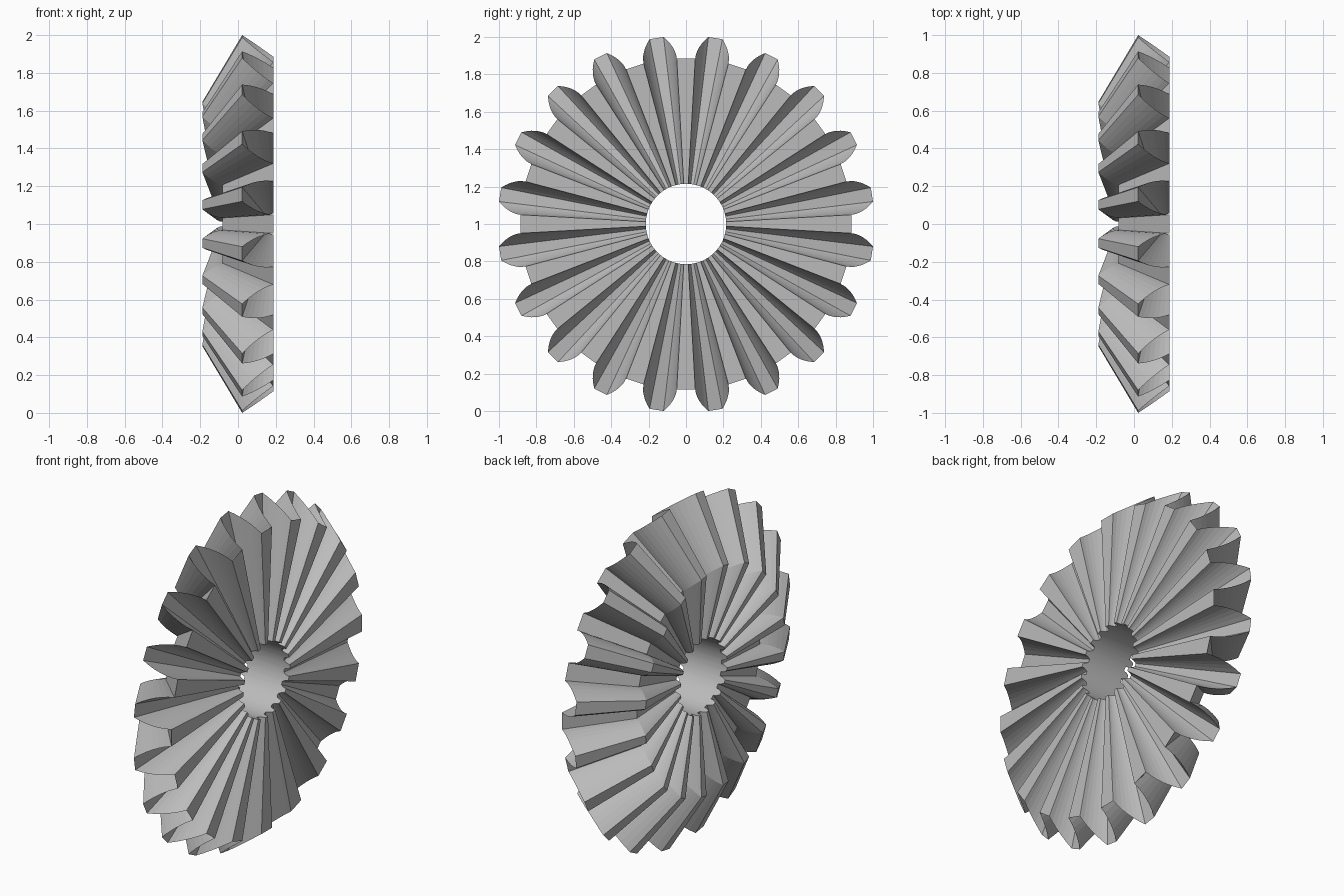
import bpy, bmesh, math

cube = bpy.data.objects.get("Cube")
if cube:
    bpy.data.objects.remove(cube, do_unlink=True)

TEETH = 20
STEPS = 6              # segments per tooth flank
ROOT, TIP = (0.187, 0.887), (0.022, 1.007)   # (x, radius) at the wide end
APEX_X = -0.575        # where all the tooth lines meet
INNER = 0.647          # scale of the narrow end towards the apex
BORE = 0.215
TIP_HALF, ROOT_HALF = math.radians(2.15), math.radians(5.8)

# One tooth outline: (angle, height 0..1) with rounded flanks
flank = [(TIP_HALF + (ROOT_HALF - TIP_HALF) * (1 - (i / STEPS) ** 1.8), i / STEPS)
         for i in range(STEPS + 1)]
pitch = 2 * math.pi / TEETH
outline = [(-a, t) for a, t in flank] + [(a, t) for a, t in reversed(flank)]
outline.append((pitch / 2, 0))

profile = [((k + 0.5) * pitch + a, t) for k in range(TEETH) for a, t in outline]


def ring_point(angle, x, r):
    return (x, r * math.sin(angle), 1 + r * math.cos(angle))


def towards_axis(x, r, centre_x):
    """Slide a rim point along its ray to the axis until it meets the bore."""
    return centre_x + (x - centre_x) * BORE / r, BORE


bm = bmesh.new()
rings = [[], [], [], []]
inner_root_x = APEX_X + (ROOT[0] - APEX_X) * INNER
for angle, t in profile:
    x = ROOT[0] + (TIP[0] - ROOT[0]) * t
    r = ROOT[1] + (TIP[1] - ROOT[1]) * t
    if angle and t == 0 and abs((angle / pitch) % 1) < 1e-6:
        r *= math.cos(pitch / 2 - ROOT_HALF)     # keep the valley floor flat
    xi, ri = APEX_X + (x - APEX_X) * INNER, r * INNER
    stations = [towards_axis(x, r, ROOT[0]), (x, r), (xi, ri),
                towards_axis(xi, ri, inner_root_x)]
    for ring, (px, pr) in zip(rings, stations):
        ring.append(bm.verts.new(ring_point(angle, px, pr)))

# Back face, teeth, front face and bore, ring to ring
n = len(profile)
for j in range(4):
    a, b = rings[j], rings[(j + 1) % 4]
    for i in range(n):
        k = (i + 1) % n
        face = bm.faces.new((a[i], a[k], b[k], b[i]))
        face.smooth = j == 3
for j in (0, 3):
    for i in range(n):
        edge = bm.edges.get((rings[j][i], rings[j][(i + 1) % n]))
        edge.smooth = False
bmesh.ops.recalc_face_normals(bm, faces=bm.faces[:])

mesh = bpy.data.meshes.new("bevel_gear")
bm.to_mesh(mesh)
bm.free()
gear = bpy.data.objects.new("bevel_gear", mesh)
bpy.context.scene.collection.objects.link(gear)

# Plain grey metal
grey = bpy.data.materials.new("grey")
grey.use_nodes = True
colour = (0.5, 0.5, 0.5, 1)
grey.diffuse_color = colour
grey.node_tree.nodes["Principled BSDF"].inputs["Base Color"].default_value = colour
mesh.materials.append(grey)
